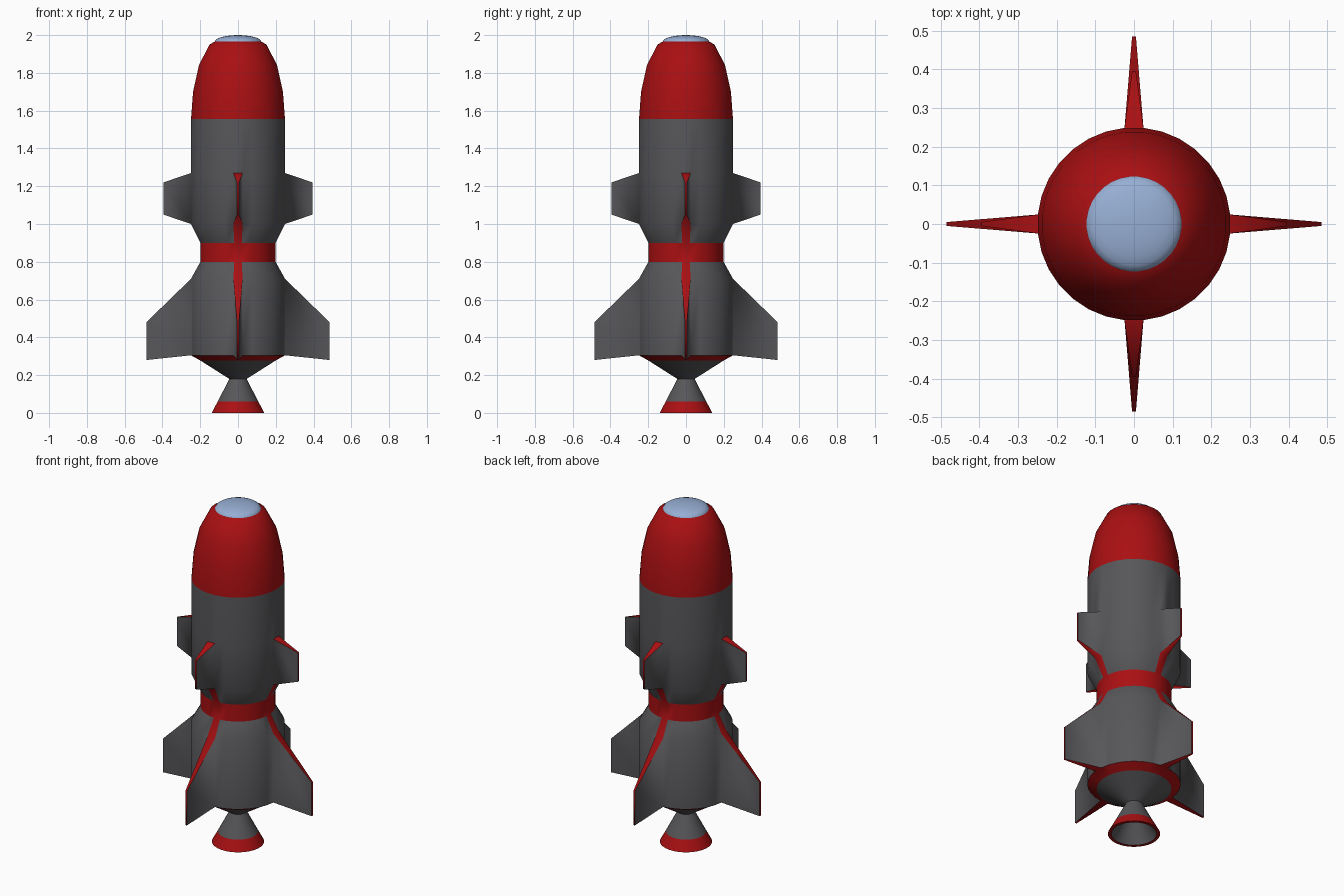
import bpy, bmesh, math
from mathutils import Vector

if "Cube" in bpy.data.objects:
    bpy.data.objects.remove(bpy.data.objects["Cube"])

N = 32  # sides around the rocket, with one face centred on each axis


def material(name, rgb):
    m = bpy.data.materials.new(name)
    m.diffuse_color = (*rgb, 1)
    m.use_nodes = True
    m.node_tree.nodes["Principled BSDF"].inputs["Base Color"].default_value = m.diffuse_color
    return m


MATS = [material("dark_grey", (0.095, 0.095, 0.102)),
        material("red", (0.40, 0.005, 0.006)),
        material("glass_blue", (0.31, 0.43, 0.66))]
GREY, RED, GLASS = 0, 1, 2


def lathe(bm, profile, mats):
    """Revolve (radius, z) points; one material per profile segment.
    Returns faces indexed as [segment][side]."""
    rings = []
    for r, z in profile:
        if r < 1e-5:
            rings.append([bm.verts.new((0, 0, z))] * N)
        else:
            rings.append([bm.verts.new((r * math.cos((i - 0.5) * math.tau / N),
                                        r * math.sin((i - 0.5) * math.tau / N), z))
                          for i in range(N)])
    grid = []
    for a, b, m in zip(rings, rings[1:], mats):
        row = []
        for i in range(N):
            j = (i + 1) % N
            f = bm.faces.new(list(dict.fromkeys((a[i], a[j], b[j], b[i]))))
            f.material_index = m
            row.append(f)
        grid.append(row)
    return grid


def pull_fin(bm, face, side, reach, z_low, z_high, half=0.005):
    """Extrude one body face outwards into a tapered fin with red edges."""
    ang = side * math.tau / N
    out = Vector((math.cos(ang), math.sin(ang), 0))
    tan = Vector((-out.y, out.x, 0))
    root = list(face.verts)  # low-, low+, high+, high-
    bm.faces.remove(face)
    tip = [bm.verts.new(out * reach + tan * (s * half) + Vector((0, 0, z)))
           for s, z in ((-1, z_low), (1, z_low), (1, z_high), (-1, z_high))]
    for k, m in enumerate((RED, GREY, RED, GREY)):
        n = (k + 1) % 4
        bm.faces.new((root[k], root[n], tip[n], tip[k])).material_index = m
    bm.faces.new(tip).material_index = RED


def finish(bm, name, sharp_angle):
    """Smooth shading, kept sharp at colour borders and beyond the angle."""
    bm.normal_update()
    for f in bm.faces:
        f.smooth = True
    for e in bm.edges:
        if len(e.link_faces) == 2:
            a, b = e.link_faces
            bend = e.calc_face_angle(0)
            border = a.material_index != b.material_index
            e.smooth = not (bend > sharp_angle or (border and bend > 0.45))
    me = bpy.data.meshes.new(name)
    bm.to_mesh(me)
    bm.free()
    for m in MATS:
        me.materials.append(m)
    bpy.context.collection.objects.link(bpy.data.objects.new(name, me))


# Hull with waist band, nose and fins pulled out of it
bm = bmesh.new()
hull = [(0.20, 0.277), (0.25, 0.305), (0.25, 0.71), (0.20, 0.80), (0.20, 0.90),
        (0.25, 1.0), (0.25, 1.27), (0.25, 1.555), (0.239, 1.70), (0.208, 1.84),
        (0.152, 1.95), (0.123, 1.966)]
grid = lathe(bm, hull, [RED, GREY, GREY, RED, GREY, GREY, GREY, RED, RED, RED, RED])
for side in range(0, N, N // 4):
    grid[2][side].material_index = RED   # stripes joining fins to the waist
    grid[4][side].material_index = RED
    pull_fin(bm, grid[1][side], side, 0.485, 0.28, 0.48)
    pull_fin(bm, grid[5][side], side, 0.395, 1.05, 1.22)
finish(bm, "hull_with_fins", math.radians(100))

# Engine: inner bell, red lip, throat and tail cone
bm = bmesh.new()
lathe(bm, [(0, 0.13), (0.04, 0.13), (0.122, 0.0), (0.14, 0.0), (0.108, 0.06),
           (0.046, 0.18), (0.20, 0.277)],
      [GREY, GREY, RED, RED, GREY, GREY])
finish(bm, "engine_nozzle", math.radians(40))

# Glass dome on the nose
bm = bmesh.new()
lathe(bm, [(0.123 * math.cos(t * math.pi / 12), 1.966 + 0.034 * math.sin(t * math.pi / 12))
           if t < 6 else (0, 2.0) for t in range(7)], [GLASS] * 6)
finish(bm, "nose_window", math.radians(80))
